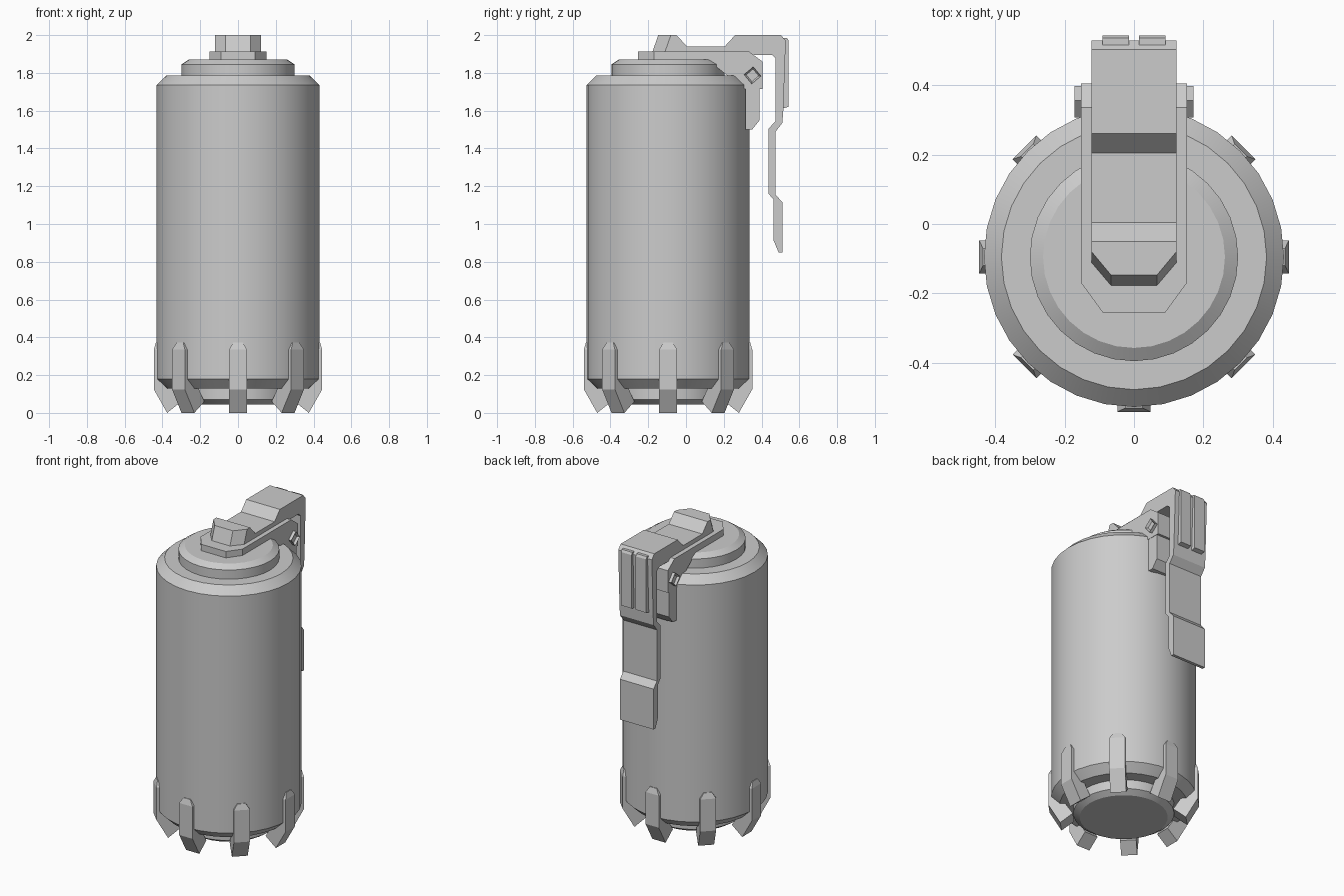
import bpy, bmesh, math
from mathutils import Matrix, Vector

if "Cube" in bpy.data.objects:
    bpy.data.objects.remove(bpy.data.objects["Cube"])

CY = -0.095      # y of the canister axis

grey = bpy.data.materials.new("plain grey")
grey.use_nodes = True
colour = (0.6, 0.6, 0.6, 1)
grey.diffuse_color = colour
grey.node_tree.nodes["Principled BSDF"].inputs["Base Color"].default_value = colour


def finish(name, bm):
    bmesh.ops.recalc_face_normals(bm, faces=bm.faces)
    mesh = bpy.data.meshes.new(name)
    bm.to_mesh(mesh)
    bm.free()
    mesh.materials.append(grey)
    obj = bpy.data.objects.new(name, mesh)
    bpy.context.collection.objects.link(obj)
    return obj


def loft(name, rows):
    """Bar of four-cornered sections: outer (y, z), inner (y, z), half width."""
    bm = bmesh.new()
    rings = []
    for (oy, oz), (iy, iz), w in rows:
        corners = [(-w, oy, oz), (w, oy, oz), (w, iy, iz), (-w, iy, iz)]
        rings.append([bm.verts.new(c) for c in corners])
    for a, b in zip(rings, rings[1:]):
        for i in range(4):
            j = (i + 1) % 4
            bm.faces.new((a[i], a[j], b[j], b[i]))
    bm.faces.new(rings[0])
    bm.faces.new(rings[-1])
    return finish(name, bm)


def lathe(name, profile, sides):
    bm = bmesh.new()
    verts = [bm.verts.new((r, 0, z)) for r, z in profile]
    edges = [bm.edges.new(pair) for pair in zip(verts, verts[1:])]
    bmesh.ops.spin(bm, geom=verts + edges, cent=(0, 0, 0), axis=(0, 0, 1),
                   angle=math.tau, steps=sides)
    bmesh.ops.remove_doubles(bm, verts=bm.verts, dist=0.0005)
    obj = finish(name, bm)
    obj.location.y = CY
    bpy.ops.object.select_all(action="DESELECT")
    obj.select_set(True)
    bpy.context.view_layer.objects.active = obj
    bpy.ops.object.shade_smooth_by_angle(angle=math.radians(25))
    return obj


# Canister with stepped cap and base
lathe("canister", [(0, 0.045), (0.262, 0.045), (0.30, 0.07), (0.30, 0.13),
                   (0.38, 0.13), (0.432, 0.18), (0.432, 1.735), (0.382, 1.785),
                   (0.30, 1.785), (0.30, 1.845), (0.262, 1.87), (0, 1.87)], 32)

# Eight clawed feet around the base
for i in range(8):
    foot = loft(f"foot_{i + 1}", [
        ((-0.435, 0.372), (-0.40, 0.372), 0.025),
        ((-0.446, 0.335), (-0.40, 0.335), 0.048),
        ((-0.446, 0.125), (-0.37, 0.17), 0.048),
        ((-0.375, 0), (-0.30, 0.06), 0.048)])
    foot.location.y = CY
    foot.rotation_euler.z = math.tau * i / 8

# Bracket on the cap, deepening towards the hinge
loft("bracket", [
    ((-0.255, 1.912), (-0.255, 1.86), 0.09),
    ((-0.17, 1.912), (-0.17, 1.86), 0.152),
    ((0.15, 1.912), (0.15, 1.84), 0.152),
    ((0.335, 1.912), (0.31, 1.715), 0.152),
    ((0.405, 1.86), (0.405, 1.715), 0.152)])

# Block hanging below the hinge
loft("hinge_block", [
    ((0.39, 1.72), (0.315, 1.72), 0.15),
    ((0.39, 1.55), (0.315, 1.55), 0.15),
    ((0.35, 1.5), (0.315, 1.5), 0.15)])

# Hinge pin: square bar on edge with recessed ends
bm = bmesh.new()
bmesh.ops.create_cube(bm, size=1, matrix=Matrix.Diagonal((0.344, 0.064, 0.064, 1)))
ends = [f for f in bm.faces if abs(f.normal.x) > 0.9]
for end in ends:
    bmesh.ops.inset_individual(bm, faces=[end], thickness=0.012)
    shift = Vector((-0.015 * math.copysign(1, end.calc_center_median().x), 0, 0))
    bmesh.ops.translate(bm, verts=end.verts, vec=shift)
pin = finish("hinge_pin", bm)
pin.location = (0, 0.352, 1.787)
pin.rotation_euler.x = math.radians(40)

# Lever: front nose, dipped top, folded handle down the back
W = 0.122
loft("lever", [
    ((-0.147, 2.0), (-0.178, 1.91), 0.066),
    ((-0.08, 2.0), (-0.112, 1.91), W),
    ((-0.05, 2.0), (-0.05, 1.91), W),
    ((0.005, 1.94), (0.005, 1.9), W),
    ((0.205, 1.94), (0.22, 1.89), W),
    ((0.26, 2.0), (0.3, 1.895), W),
    ((0.503, 2.0), (0.455, 1.895), W),
    ((0.528, 1.97), (0.475, 1.875), W),
    ((0.515, 1.60), (0.475, 1.60), W),
    ((0.51, 1.535), (0.475, 1.545), W),
    ((0.475, 1.49), (0.437, 1.505), W),
    ((0.475, 1.155), (0.437, 1.16), W),
    ((0.51, 1.115), (0.463, 1.13), W),
    ((0.51, 0.92), (0.463, 0.915), W),
    ((0.51, 0.85), (0.49, 0.85), W)])

# Pair of raised ribs on the back of the lever
for side, name in ((1, "left_rib"), (-1, "right_rib")):
    rib = loft(name, [
        ((0.535, 1.985), (0.505, 1.985), 0.038),
        ((0.543, 1.97), (0.505, 1.97), 0.038),
        ((0.543, 1.62), (0.505, 1.61), 0.038)])
    rib.location.x = side * 0.053
